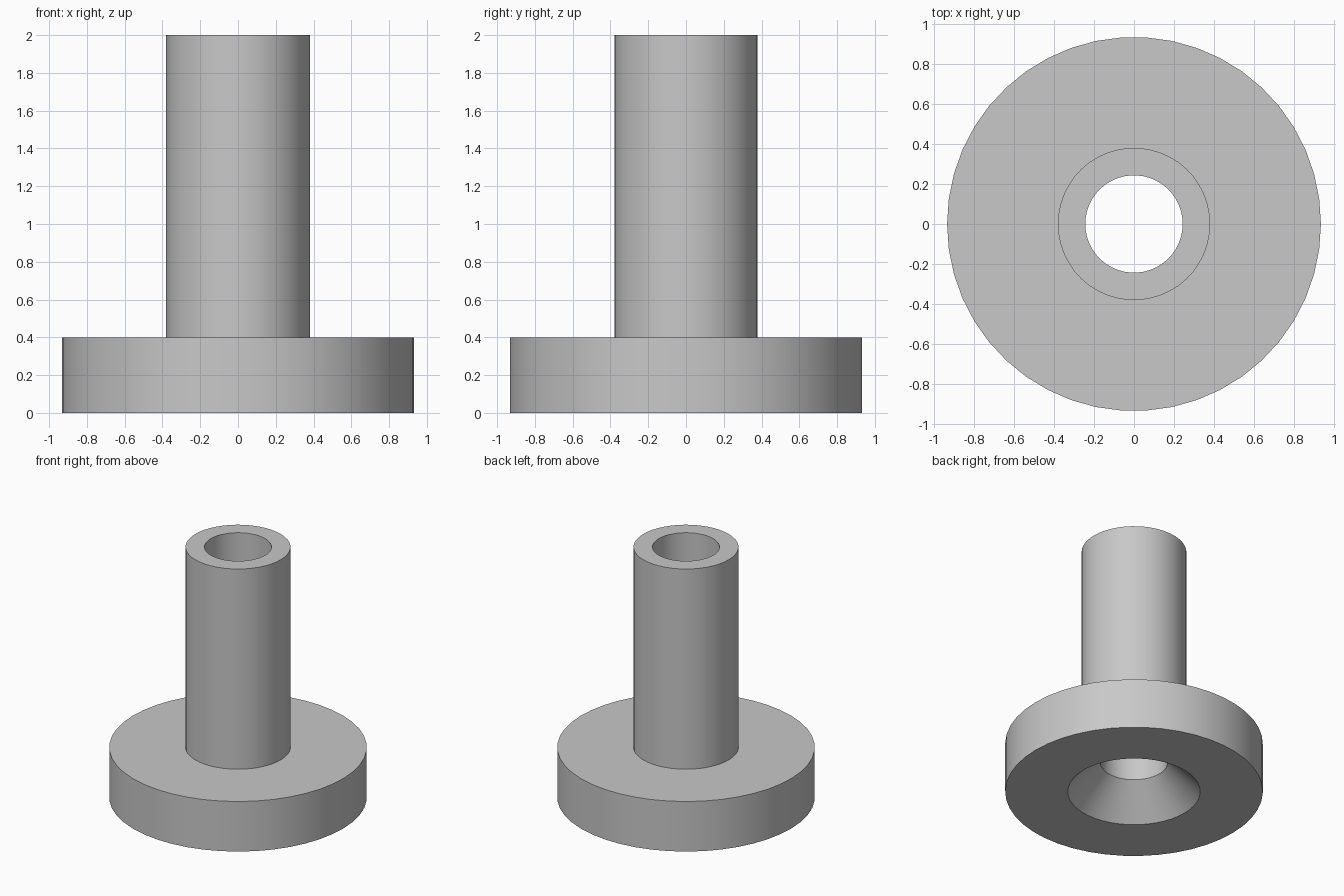
import bpy
import bmesh
import math

SEGMENTS = 46

if "Cube" in bpy.data.objects:
    bpy.data.objects.remove(bpy.data.objects["Cube"], do_unlink=True)

# Plain grey finish
grey = bpy.data.materials.new("light_grey")
grey.use_nodes = True
colour = (0.58, 0.58, 0.58, 1)
grey.diffuse_color = colour
grey.node_tree.nodes["Principled BSDF"].inputs["Base Color"].default_value = colour


def turned_part(name, profile):
    """Revolve a closed (radius, height) profile around the z axis."""
    bm = bmesh.new()
    verts = [bm.verts.new((r, 0, z)) for r, z in profile]
    edges = [bm.edges.new((a, b)) for a, b in zip(verts, verts[1:] + verts[:1])]
    bmesh.ops.spin(bm, geom=verts + edges, cent=(0, 0, 0), axis=(0, 0, 1),
                   angle=math.tau, steps=SEGMENTS, use_merge=True)
    bmesh.ops.remove_doubles(bm, verts=bm.verts, dist=0.0001)
    bmesh.ops.recalc_face_normals(bm, faces=bm.faces)
    mesh = bpy.data.meshes.new(name)
    bm.to_mesh(mesh)
    bm.free()
    mesh.materials.append(grey)
    part = bpy.data.objects.new(name, mesh)
    bpy.context.collection.objects.link(part)
    bpy.ops.object.select_all(action="DESELECT")
    part.select_set(True)
    bpy.context.view_layer.objects.active = part
    bpy.ops.object.shade_smooth_by_angle(angle=math.radians(30))
    return part


# Flanged sleeve: wide base, tall tube, through bore with a countersink below
turned_part("flanged_bushing", [
    (0.48, 0), (0.933, 0), (0.933, 0.4),      # flange underside and rim
    (0.38, 0.4), (0.38, 2), (0.243, 2),       # tube wall and top ring
    (0.243, 0.24),                            # bore down to the countersink
])
